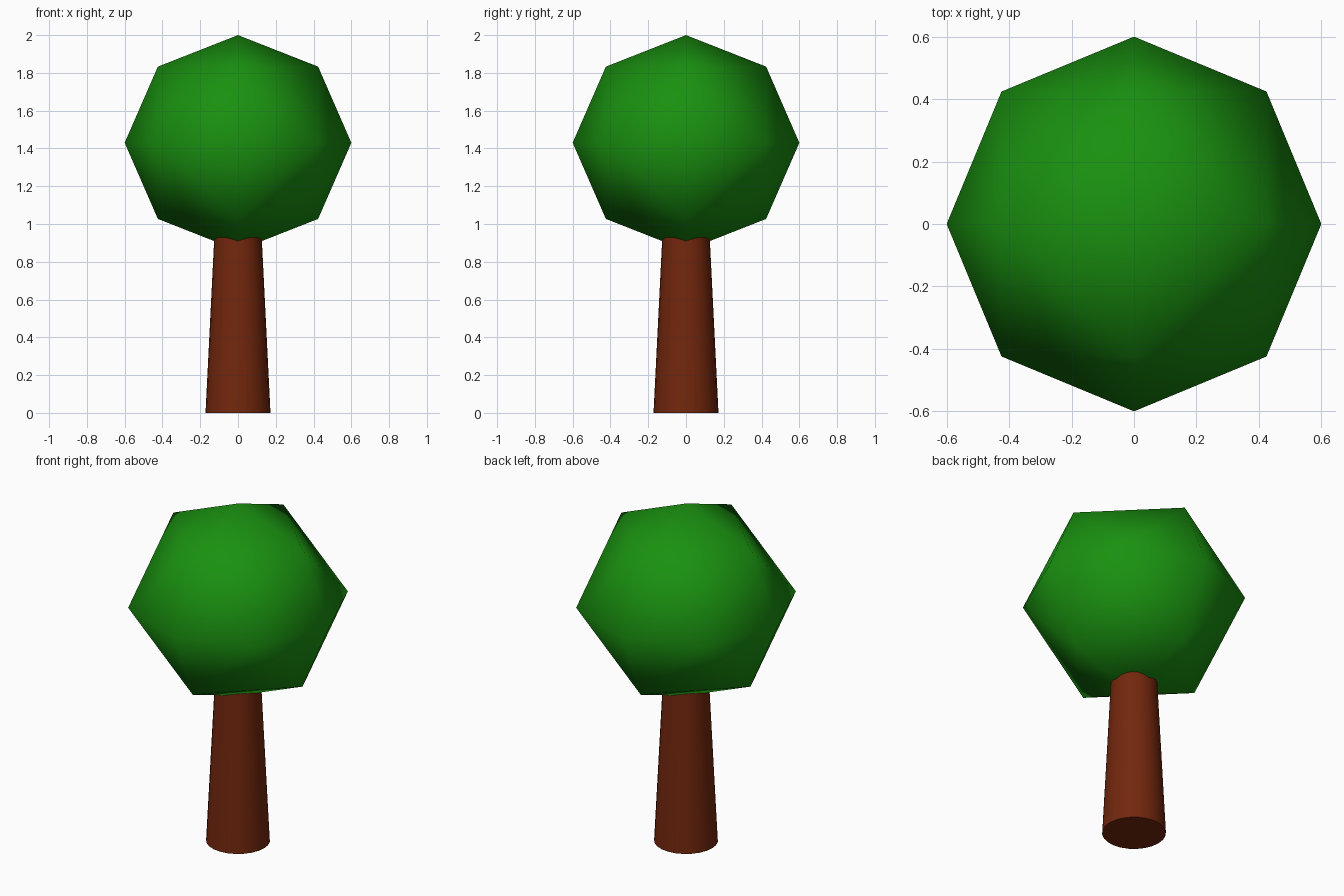
import bpy, bmesh
from mathutils import Vector

if "Cube" in bpy.data.objects:
    bpy.data.objects.remove(bpy.data.objects["Cube"])


def add_part(name, bm, color):
    for f in bm.faces:
        f.smooth = True
    mesh = bpy.data.meshes.new(name)
    bm.to_mesh(mesh)
    bm.free()
    mat = bpy.data.materials.new(name + "_material")
    mat.diffuse_color = color
    mat.use_nodes = True
    mat.node_tree.nodes["Principled BSDF"].inputs["Base Color"].default_value = mat.diffuse_color
    mesh.materials.append(mat)
    obj = bpy.data.objects.new(name, mesh)
    bpy.context.collection.objects.link(obj)
    return obj


# Crown: octahedron subdivided once and pushed out to a sphere
bm = bmesh.new()
for x in (-1, 0, 1):
    for y in (-1, 0, 1):
        for z in (-1, 0, 1):
            if abs(x) + abs(y) + abs(z) in (1, 2):
                bm.verts.new(Vector((x, y, z)).normalized())
bmesh.ops.convex_hull(bm, input=bm.verts[:])
bmesh.ops.scale(bm, vec=(0.6, 0.6, 0.57), verts=bm.verts)
bmesh.ops.translate(bm, vec=(0, 0, 1.43), verts=bm.verts)
bmesh.ops.recalc_face_normals(bm, faces=bm.faces)
add_part("crown", bm, (0.01, 0.28, 0.005, 1))

# Trunk: tapered cylinder running up into the crown
HEIGHT = 1.0
bm = bmesh.new()
bmesh.ops.create_cone(bm, cap_ends=True, segments=24,
                      radius1=0.172, radius2=0.122, depth=HEIGHT)
bmesh.ops.translate(bm, vec=(0, 0, HEIGHT / 2), verts=bm.verts)
trunk = add_part("trunk", bm, (0.17, 0.02, 0.004, 1))
for e in trunk.data.polygons:
    e.use_smooth = len(e.vertices) == 4
